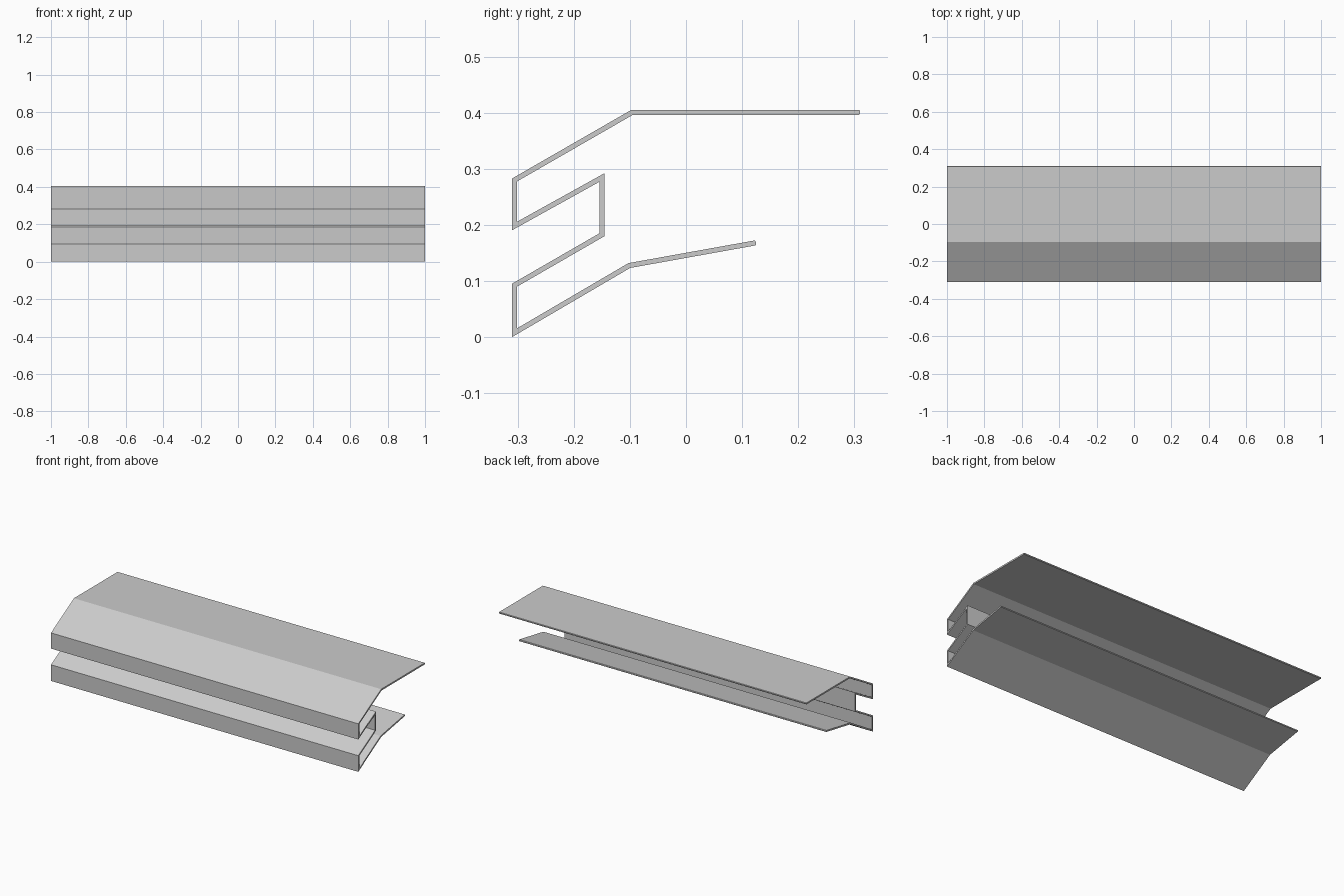
import bpy
import bmesh
from mathutils import Vector

if "Cube" in bpy.data.objects:
    bpy.data.objects.remove(bpy.data.objects["Cube"])

LENGTH = 2.0
THICK = 0.009

# Centreline of the folded sheet (y, z), top flange to lower lip
PATH = [Vector(p) for p in (
    (0.31, 0.4005), (-0.096, 0.4005), (-0.3055, 0.280), (-0.3055, 0.198),
    (-0.1495, 0.2845), (-0.1495, 0.1825), (-0.3055, 0.0925),
    (-0.3055, 0.0078), (-0.101, 0.1275), (0.1245, 0.168))]


def normal(a, b):
    d = (b - a).normalized()
    return Vector((-d.y, d.x))


def mitre_offset(i):
    """Half-thickness offset at a path point, mitred at the bends."""
    normals = []
    if i > 0:
        normals.append(normal(PATH[i - 1], PATH[i]))
    if i < len(PATH) - 1:
        normals.append(normal(PATH[i], PATH[i + 1]))
    m = sum(normals, Vector((0, 0))).normalized()
    return m * (THICK / 2 / m.dot(normals[0]))


# Cross-section as a strip of quads
bm = bmesh.new()
rows = []
for i, p in enumerate(PATH):
    o = mitre_offset(i)
    rows.append([bm.verts.new((-LENGTH / 2, q.x, q.y)) for q in (p + o, p - o)])
faces = [bm.faces.new((a[0], a[1], b[1], b[0])) for a, b in zip(rows, rows[1:])]
end_verts = rows[0] + rows[-1]

# Extrude the section along the full length
ext = bmesh.ops.extrude_face_region(bm, geom=faces, use_keep_orig=True)
moved = [g for g in ext["geom"] if isinstance(g, bmesh.types.BMVert)]
bmesh.ops.translate(bm, verts=moved, vec=(LENGTH, 0, 0))

# Slightly eased free edges of the sheet
ends = [e for v in end_verts for e in v.link_edges
        if abs(e.verts[0].co.x - e.verts[1].co.x) > 1]
bmesh.ops.bevel(bm, geom=ends, offset=0.0015, segments=1, affect='EDGES')
bmesh.ops.recalc_face_normals(bm, faces=bm.faces)

mesh = bpy.data.meshes.new("folded_sheet_profile")
bm.to_mesh(mesh)
bm.free()
obj = bpy.data.objects.new("folded_sheet_profile", mesh)
bpy.context.collection.objects.link(obj)
